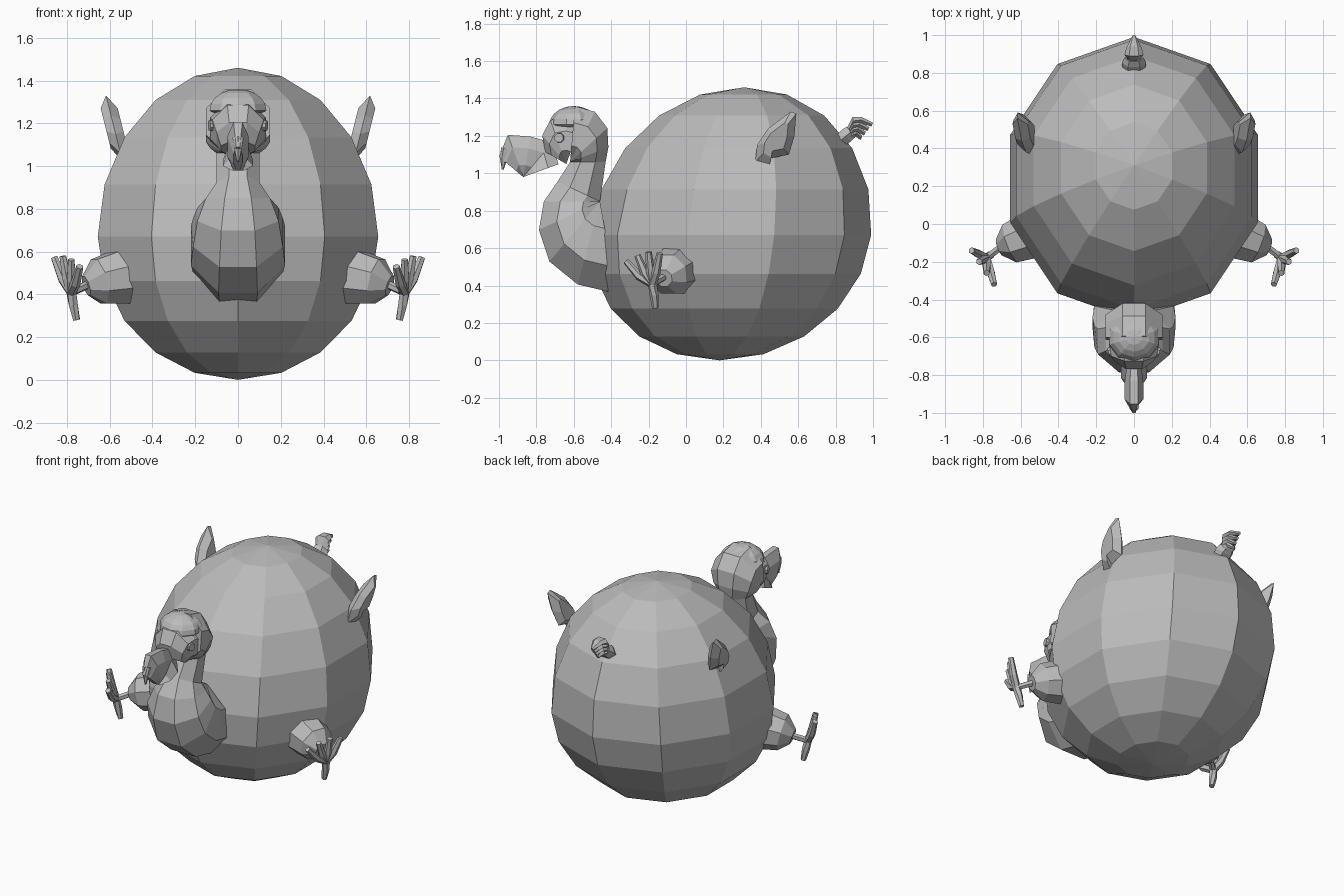
import bpy, bmesh, math
from mathutils import Vector

default_cube = bpy.data.objects.get("Cube")
if default_cube:
    bpy.data.objects.remove(default_cube, do_unlink=True)

grey = bpy.data.materials.new("plain_grey")
grey.use_nodes = True
grey.diffuse_color = (.5, .5, .5, 1)
grey.node_tree.nodes["Principled BSDF"].inputs["Base Color"].default_value = grey.diffuse_color


def add_object(name, bm):
    bmesh.ops.recalc_face_normals(bm, faces=bm.faces)
    mesh = bpy.data.meshes.new(name)
    bm.to_mesh(mesh)
    bm.free()
    mesh.materials.append(grey)
    bpy.context.collection.objects.link(bpy.data.objects.new(name, mesh))


def loft(name, rings):
    """Skin a list of equal point rings and cap both ends."""
    bm = bmesh.new()
    loops = [[bm.verts.new(point) for point in ring] for ring in rings]
    for lower, upper in zip(loops, loops[1:]):
        for i in range(len(lower)):
            bm.faces.new((lower[i - 1], lower[i], upper[i], upper[i - 1]))
    bm.faces.new(loops[0])
    bm.faces.new(loops[-1])
    add_object(name, bm)


def ball(name, center, radii, below, lean=0):
    """Faceted ball with its own depth below the middle and a lean along y."""
    bm = bmesh.new()
    bmesh.ops.create_uvsphere(bm, u_segments=10, v_segments=10, radius=1)
    for vert in bm.verts:
        x, y, z = vert.co
        z *= radii[2] if z > 0 else below
        vert.co = Vector(center) + Vector((x * radii[0], y * radii[1] + lean * z, z))
    add_object(name, bm)


def circle(sides):
    """Unit polygon with a flat side at its start."""
    angles = [math.tau * (i + .5) / sides for i in range(sides)]
    return [(math.cos(angle), math.sin(angle)) for angle in angles]


def oval(front, back, width, sides=8):
    """Cross-section between two points of the middle plane."""
    front, back = Vector((0, *front)), Vector((0, *back))
    shape = circle(sides)
    c_max, s_max = max(shape)[0], max(s for c, s in shape)
    return [(front + back) / 2 + (front - back) * c / c_max / 2 + Vector((width * s / s_max, 0, 0))
            for c, s in shape]


def fan(pivot, start, stop, reaches, widths, outer_front=True):
    """Cross-sections that swing around a pivot in the middle plane."""
    rings = []
    for k, (reach, width) in enumerate(zip(reaches, widths)):
        angle = math.radians(start + (stop - start) * k / (len(reaches) - 1))
        outer = (pivot[0] + reach * math.cos(angle), pivot[1] + reach * math.sin(angle))
        rings.append(oval(outer, pivot, width) if outer_front else oval(pivot, outer, width))
    return rings


def tube(name, path, radii, sides=6):
    """Faceted tube of changing radius along a path."""
    points = [Vector(point) for point in path]
    rings = []
    for k, point in enumerate(points):
        direction = points[min(k + 1, len(points) - 1)] - points[max(k - 1, 0)]
        turn = direction.to_track_quat('Z', 'Y')
        rings.append([point + turn @ Vector((c, s, 0)) * radii[k] for c, s in circle(sides)])
    loft(name, rings)


# Round body, leaning back toward the top
ball("body", (0, .24, .67), (.69, .75, .79), below=.67, lean=.09)

# Chest swings around the throat, hood swings around the jaw
chest = fan((-.46, .85), 280, 155, (.5, .46, .42, .36, .3, .25), (.21, .22, .21, .19, .15, .1))
hood = fan((-.62, 1.06), 0, 85, (.19, .22, .27, .3, .3), (.1, .13, .15, .15, .15), outer_front=False)
loft("neck_and_hood", chest + hood)

# Face, brow and hooked beak
loft("face", fan((-.64, 1.05), 70, 150, (.24, .25, .25, .2, .13), (.13, .13, .12, .1, .08)))
ball("brow", (0, -.6, 1.26), (.14, .13, .1), below=.02)
loft("beak", fan((-.87, .98), 20, 140, (.2, .24, .22, .24, .17), (.07, .04, .05, .05, .02)))
tube("beak_hook", [(0, -.96, 1.13), (0, -.975, 1.08), (0, -.98, 1.02)], (.03, .02, .005))

# Wing outline in the side plane, with a notch at the root
wing_outline = [(.37, 1.06), (.38, 1.15), (.44, 1.24), (.56, 1.33), (.59, 1.32),
                (.58, 1.2), (.55, 1.1), (.45, 1.08), (.44, 1.02)]


def wing_ring(sign, offset, scale):
    """Outline shrunk about the wing's middle and tilted outward."""
    ring = []
    for y, z in wing_outline:
        y, z = .48 + (y - .48) * scale, 1.18 + (z - 1.18) * scale
        ring.append((sign * (.58 + (z - 1.18) / 4 + offset), y, z))
    return ring


# Wings, eyes, legs and feet on both sides
for side, sign in (("left", 1), ("right", -1)):
    def limb(part, path, radii, sides=6):
        tube(f"{side}_{part}", [(sign * x, y, z) for x, y, z in path], radii, sides)

    loft(f"{side}_wing", [wing_ring(sign, -.04, .6), wing_ring(sign, 0, 1), wing_ring(sign, .04, .6)])
    limb("eye", [(.1, -.67, 1.19), (.135, -.68, 1.19)], (.03, .025), sides=8)
    limb("thigh", [(.47, -.02, .5), (.55, -.06, .48), (.65, -.1, .46), (.71, -.12, .44)],
         (.11, .135, .115, .05), sides=8)

    hub = Vector((.78, -.18, .41))
    limb("shin", [(.69, -.11, .45), hub], (.02, .02))
    limb("rear_toe", [hub, (.77, -.17, .35), (.755, -.165, .28)], (.024, .024, .017))
    for k in range(4):
        tip = Vector((.74 + .04 * k, -.32 + .06 * k, .53 + .05 * math.sin(k * .7)))
        bend = hub.lerp(tip, .5) - Vector((0, 0, .02))
        limb(f"front_toe_{k + 1}", [hub, bend, tip], (.024, .024, .017))

# Tail stump with a stack of curling feathers
loft("tail_stump", [oval((.8, 1.2), (.84, 1.14), .06, sides=6),
                    oval((.83, 1.23), (.88, 1.17), .065, sides=6),
                    oval((.86, 1.25), (.9, 1.19), .05, sides=6)])
for k in range(4):
    drop = .024 * k
    loft(f"tail_feather_{k + 1}", [
        oval((.86, 1.24 - drop / 2), (.87, 1.2 - drop / 2), .03, sides=6),
        oval((.89, 1.3 - drop), (.9, 1.26 - drop), .05, sides=6),
        oval((.94 - drop / 3, 1.3 - drop), (.93 - drop / 3, 1.27 - drop), .04, sides=6),
        oval((1 - drop * .8, 1.27 - drop), (.99 - drop * .8, 1.25 - drop), .01, sides=6)])
